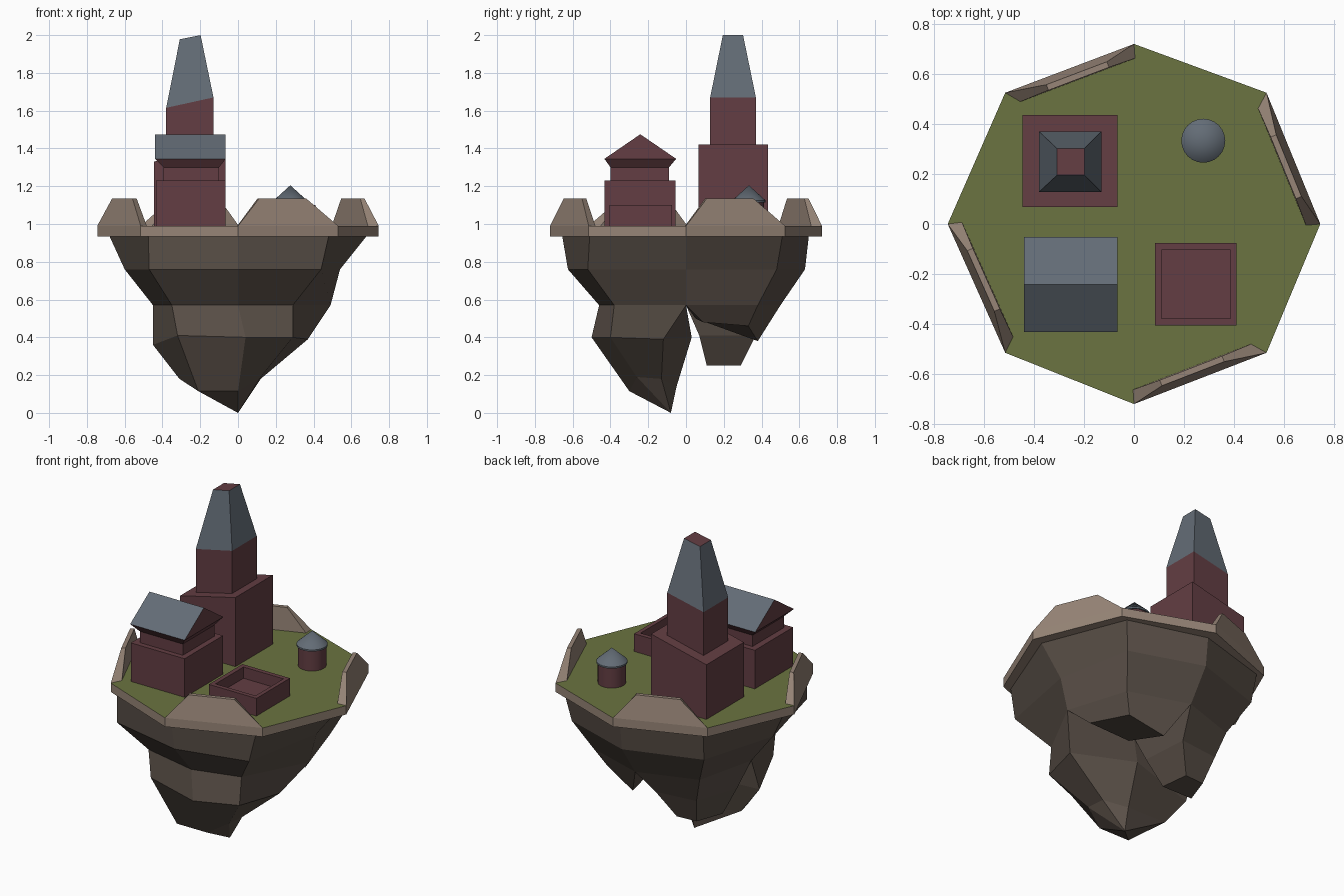
import bpy, bmesh, math
from mathutils import Vector

if "Cube" in bpy.data.objects:
    bpy.data.objects.remove(bpy.data.objects["Cube"])


def material(name, rgb):
    m = bpy.data.materials.new(name)
    m.diffuse_color = (*rgb, 1)
    m.use_nodes = True
    m.node_tree.nodes["Principled BSDF"].inputs["Base Color"].default_value = m.diffuse_color
    return m


ROCK = material("dark rock", (.105, .082, .066))
RIM = material("pale stone", (.31, .235, .185))
GRASS = material("grass", (.145, .175, .052))
BRICK = material("red brick", (.125, .048, .056))
SLATE = material("slate", (.125, .15, .18))


def finish(bm, name, mats, rule=None):
    bmesh.ops.recalc_face_normals(bm, faces=bm.faces)
    bm.normal_update()
    if rule:
        for f in bm.faces:
            f.material_index = rule(f)
    me = bpy.data.meshes.new(name)
    bm.to_mesh(me)
    bm.free()
    for m in mats:
        me.materials.append(m)
    ob = bpy.data.objects.new(name, me)
    bpy.context.collection.objects.link(ob)
    return ob


def loft(name, rings, mats, rule=None, tip=None):
    """Skin equal-sized rings of points, capped at both ends or ended in a tip."""
    bm = bmesh.new()
    vs = [[bm.verts.new(p) for p in r] for r in rings]
    n = len(vs[0])
    for a, b in zip(vs, vs[1:]):
        for i in range(n):
            j = (i + 1) % n
            bm.faces.new((a[i], a[j], b[j], b[i]))
    bm.faces.new(vs[0])
    if tip:
        t = bm.verts.new(tip)
        for i in range(n):
            bm.faces.new((vs[-1][i], vs[-1][(i + 1) % n], t))
    else:
        bm.faces.new(vs[-1])
    return finish(bm, name, mats, rule)


def flat(points, z):
    return [(x, y, z) for x, y in points]


def rect(x0, x1, y0, y1, z0, z1=None):
    """Rectangle whose height may tilt from z0 at x0 to z1 at x1."""
    z1 = z0 if z1 is None else z1
    return [(x0, y0, z0), (x1, y0, z1), (x1, y1, z1), (x0, y1, z0)]


# Grass-topped slab
GROUND, SLAB = .99, .935
octagon = [(.745, 0), (.53, .525), (0, .72), (-.515, .525),
           (-.745, 0), (-.515, -.515), (0, -.72), (.53, -.515)]
loft("slab", [flat(octagon, SLAB), flat(octagon, GROUND)], [RIM, GRASS],
     lambda f: int(f.normal.z > .9))

# Parapet on every second edge
for i in range(0, 8, 2):
    a, b = Vector((*octagon[i], 0)), Vector((*octagon[i + 1], 0))
    inward = Vector((a.y - b.y, b.x - a.x, 0)).normalized()

    def at(t, d, z):
        p = a.lerp(b, t) + inward * d
        return (p.x, p.y, z)
    loft("parapet", [
        [at(0, 0, GROUND), at(1, 0, GROUND), at(.92, .055, GROUND), at(.03, .055, GROUND)],
        [at(.23, .028, 1.135), at(.7, .028, 1.135), at(.7, .052, 1.135), at(.23, .052, 1.135)]],
        [RIM])

# Upper rock body
mid = [(.49, 0), (.37, .38), (0, .5), (-.36, .38),
       (-.45, 0), (-.35, -.38), (0, -.46), (.29, -.38)]
loft("rock_body", [
    flat([(.68, 0), (.48, .51), (0, .65), (-.475, .51),
          (-.68, 0), (-.475, -.51), (0, -.655), (.48, -.51)], SLAB),
    flat([(.54, 0), (.45, .48), (0, .63), (-.46, .48),
          (-.6, 0), (-.47, -.52), (0, -.625), (.44, -.52)], .76),
    flat(mid, .57)], [ROCK])

# Hanging rock lobes
loft("front_lobe", [
    flat([mid[0], (0, 0), mid[4], mid[5], mid[6], mid[7]], .57),
    [(.37, -.12, .39), (0, .03, .4), (-.45, -.08, .36),
     (-.32, -.4, .41), (.04, -.5, .4), (.29, -.4, .4)],
    [(.12, -.13, .18), (0, -.05, .14), (-.31, -.1, .18),
     (-.21, -.3, .115), (0, -.3, .115), (.12, -.26, .19)]],
    [ROCK], tip=(0, -.08, 0))
loft("back_right_lobe", [
    flat([(0, 0), mid[0], mid[1], mid[2]], .57),
    [(.08, .05, .5), (.4, .09, .48), (.31, .33, .46), (.1, .38, .38)]], [ROCK])
loft("back_left_lobe", [
    flat([(0, 0), mid[2], mid[3], mid[4]], .57),
    [(-.03, .07, .41), (-.05, .37, .41), (-.31, .34, .41), (-.4, .07, .41)],
    [(-.12, .11, .25), (-.14, .29, .25), (-.27, .28, .25), (-.33, .11, .25)]], [ROCK])

# Tower: base, shaft and spire, each with tilted top
loft("tower_base", [rect(-.445, -.065, .067, .435, GROUND),
                    rect(-.445, -.065, .067, .435, 1.33, 1.42)], [BRICK])
loft("tower_shaft", [rect(-.38, -.13, .128, .37, 1.3),
                     rect(-.38, -.13, .128, .37, 1.615, 1.67)], [BRICK])
loft("tower_spire", [rect(-.38, -.13, .128, .37, 1.615, 1.67),
                     rect(-.308, -.198, .195, .302, 1.978, 2.0)], [SLATE, BRICK],
     lambda f: int(abs(f.normal.z) > .8))

# House: body, narrow neck flaring to the eaves, gable roof
loft("house_body", [rect(-.435, -.065, -.432, -.055, GROUND),
                    rect(-.435, -.065, -.432, -.055, 1.23)], [BRICK])
loft("house_neck", [rect(-.395, -.1, -.4, -.09, 1.22),
                    rect(-.395, -.1, -.4, -.09, 1.3),
                    rect(-.44, -.065, -.432, -.052, 1.345)], [BRICK])
loft("house_roof", [[(x, -.432, 1.345), (x, -.242, 1.475), (x, -.052, 1.345)]
                    for x in (-.44, -.065)], [BRICK, SLATE],
     lambda f: int(f.normal.z > .3))

# Open square enclosure
outer, inner = (.083, .41, -.405, -.075), (.11, .385, -.378, -.103)
loft("enclosure", [rect(*outer, GROUND), rect(*outer, 1.1),
                   rect(*inner, 1.1), rect(*inner, 1.03)], [BRICK])


# Round hut
def circle(r, z, n=24):
    return [(.277 + r * math.cos(k * math.tau / n),
             .333 + r * math.sin(k * math.tau / n), z) for k in range(n)]


hut = [loft("hut_wall", [circle(.08, GROUND), circle(.08, 1.125)], [BRICK]),
       loft("hut_roof", [circle(.088, 1.115), circle(.088, 1.125)], [SLATE],
            tip=(.277, .333, 1.205))]
for ob in hut:
    bpy.context.view_layer.objects.active = ob
    ob.select_set(True)
bpy.ops.object.shade_smooth_by_angle(angle=math.radians(30))
